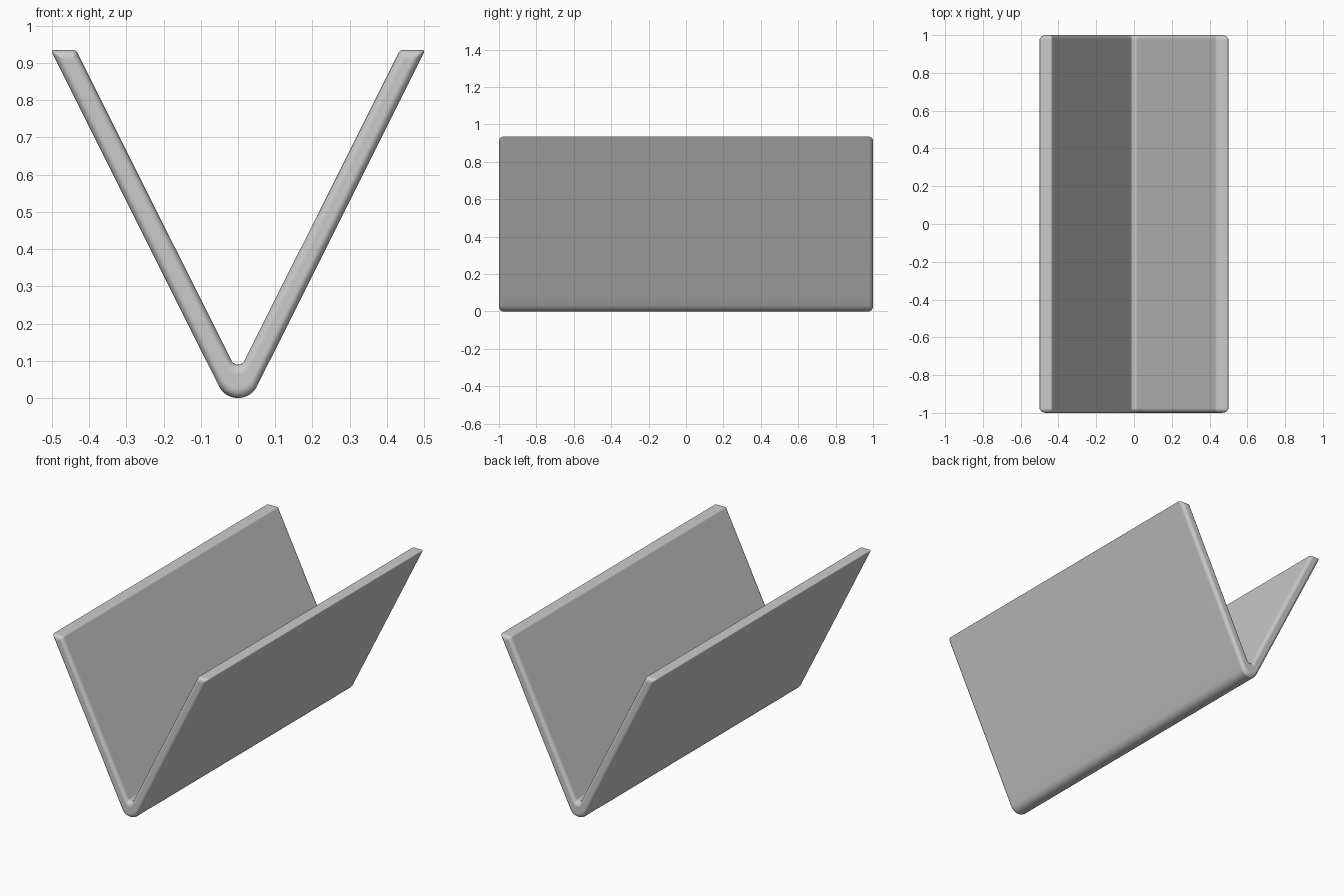
import bpy, bmesh
from math import sin, cos, atan

if "Cube" in bpy.data.objects:
    bpy.data.objects.remove(bpy.data.objects["Cube"])

TIP_Z = 0.935
STEPS = 6
slope = atan(2)

# Half of the V profile: rounded fold at the bottom, then straight up to the rim
def half(radius, base, tip_x):
    pts = []
    for i in range(STEPS + 1):
        a = slope * i / STEPS
        pts.append((radius * sin(a), base + radius * (1 - cos(a))))
    x, z = pts[-1]
    pts.append((x + (tip_x - x) * 0.08, z + (TIP_Z - z) * 0.08))
    pts.append((tip_x, TIP_Z))
    return pts

def mirrored(pts):
    return [(-x, z) for x, z in reversed(pts[1:])] + pts

outer = mirrored(half(0.057, 0.0, 0.503))
inner = mirrored(half(0.02, 0.09, 0.435))

# Folded sheet: quads between the two profiles, front to back
bm = bmesh.new()
def row(pts, y):
    return [bm.verts.new((x, y, z)) for x, z in pts]
of, ob = row(outer, -1), row(outer, 1)
nf, nb = row(inner, -1), row(inner, 1)
for a, b in ((of, nf), (nf, nb), (nb, ob), (ob, of)):
    for i in range(len(a) - 1):
        bm.faces.new((a[i], a[i + 1], b[i + 1], b[i]))
for i in (0, -1):
    bm.faces.new((of[i], nf[i], nb[i], ob[i]))
bmesh.ops.recalc_face_normals(bm, faces=bm.faces[:])

# Soft rounding on the ends, tighter rounding on the top rims
weight = bm.edges.layers.float.new("bevel_weight_edge")
for e in bm.edges:
    p, q = (v.co for v in e.verts)
    if e.calc_face_angle(0) > 0.9:
        e[weight] = 1.0 if abs(p.y - q.y) < 0.01 else 0.35

mesh = bpy.data.meshes.new("folded_sheet")
bm.to_mesh(mesh)
bm.free()
sheet = bpy.data.objects.new("folded_sheet", mesh)
bpy.context.collection.objects.link(sheet)

bevel = sheet.modifiers.new("rounded_edges", 'BEVEL')
bevel.limit_method = 'WEIGHT'
bevel.width = 0.024
bevel.segments = 4
bevel.use_clamp_overlap = False

bpy.context.view_layer.objects.active = sheet
sheet.select_set(True)
bpy.ops.object.shade_smooth_by_angle(angle=0.8)
# Keep the edges soft where the bevel rounds them
edge_sharp = mesh.attributes.get("sharp_edge")
if edge_sharp:
    mesh.attributes.remove(edge_sharp)
bevel.harden_normals = True
